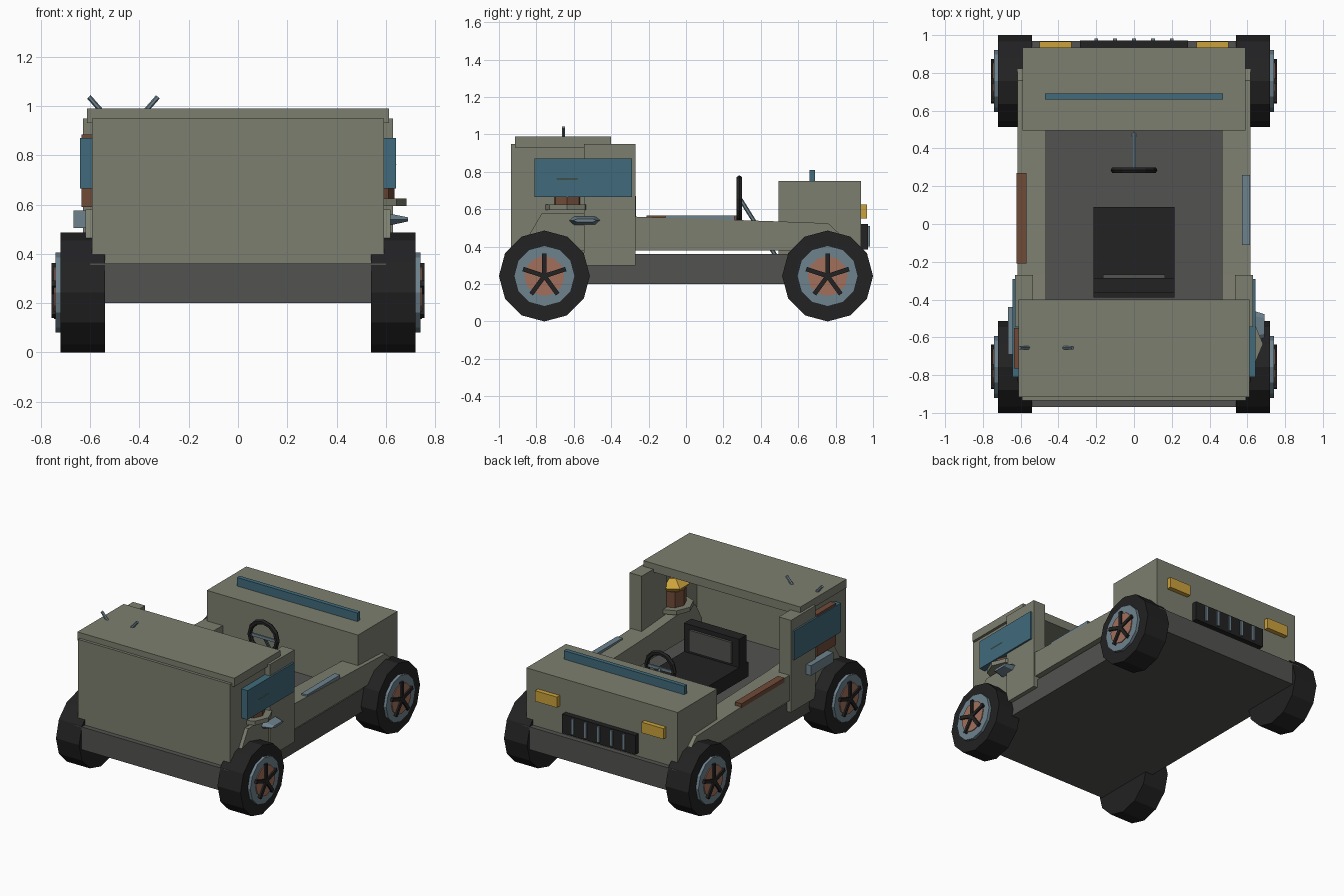
import bpy, bmesh, math
from mathutils import Matrix, Vector

if "Cube" in bpy.data.objects:
    bpy.data.objects.remove(bpy.data.objects["Cube"])


def mat(name, r, g, b):
    m = bpy.data.materials.new(name)
    m.diffuse_color = (r, g, b, 1)
    m.use_nodes = True
    m.node_tree.nodes["Principled BSDF"].inputs["Base Color"].default_value = m.diffuse_color
    return m


OLIVE = mat("olive_paint", 0.205, 0.212, 0.16)
GREY = mat("chassis_grey", 0.085, 0.085, 0.082)
BLACK = mat("black_rubber", 0.016, 0.016, 0.017)
TEAL = mat("teal_panel", 0.052, 0.145, 0.2)
STEEL = mat("blue_steel", 0.155, 0.225, 0.27)
BROWN = mat("rust_brown", 0.16, 0.07, 0.04)
COPPER = mat("copper", 0.36, 0.16, 0.105)
YELLOW = mat("amber_yellow", 0.6, 0.36, 0.045)


def finish(name, bm, m):
    bmesh.ops.recalc_face_normals(bm, faces=bm.faces)
    me = bpy.data.meshes.new(name)
    bm.to_mesh(me)
    bm.free()
    me.materials.append(m)
    ob = bpy.data.objects.new(name, me)
    bpy.context.collection.objects.link(ob)
    return ob


def box(name, m, x, y, z):
    """Box from three (low, high) ranges."""
    bm = bmesh.new()
    c = [(a + b) / 2 for a, b in (x, y, z)]
    s = [b - a for a, b in (x, y, z)]
    bmesh.ops.create_cube(bm, size=1, matrix=Matrix.Translation(c) @ Matrix.Diagonal((*s, 1)))
    return finish(name, bm, m)


def cone(name, m, p, q, r1, r2, n):
    """Cylinder or cone running from point p to point q."""
    p, q = Vector(p), Vector(q)
    d = q - p
    rot = d.to_track_quat('Z', 'Y').to_matrix().to_4x4()
    bm = bmesh.new()
    bmesh.ops.create_cone(bm, cap_ends=True, segments=n, radius1=r1, radius2=r2, depth=d.length,
                          matrix=Matrix.Translation((p + q) / 2) @ rot)
    return finish(name, bm, m)


def prism(name, m, profile, x0, x1):
    """Side (y, z) profile extruded across x."""
    bm = bmesh.new()
    f = bm.faces.new([bm.verts.new((x0, y, z)) for y, z in profile])
    g = bmesh.ops.extrude_face_region(bm, geom=[f])
    bmesh.ops.translate(bm, vec=(x1 - x0, 0, 0),
                        verts=[v for v in g["geom"] if isinstance(v, bmesh.types.BMVert)])
    return finish(name, bm, m)


def span(s, a, b):
    return tuple(sorted((s * a, s * b)))


# Chassis and bodywork
box("chassis", GREY, (-0.6, 0.6), (-0.97, 0.97), (0.2, 0.36))
box("hood", OLIVE, (-0.59, 0.59), (0.495, 0.935), (0.36, 0.75))
box("hood_strip", TEAL, (-0.47, 0.47), (0.66, 0.69), (0.75, 0.81))
box("end_panel", OLIVE, (-0.593, 0.593), (-0.935, -0.9), (0.36, 0.95))
box("roof", OLIVE, (-0.612, 0.612), (-0.915, -0.4), (0.93, 0.99))

FENDER = [(-0.84, 0.46), (-0.77, 0.58), (-0.54, 0.58), (-0.27, 0.56), (0.49, 0.535),
          (0.76, 0.525), (0.83, 0.46), (0.83, 0.38), (-0.84, 0.38)]
for s, side in ((-1, "left"), (1, "right")):
    prism(side + "_fender", OLIVE, FENDER, s * 0.465, s * 0.618)
    box(side + "_cabin_wall", OLIVE, span(s, 0.545, 0.593), (-0.91, -0.5), (0.36, 0.94))
    box(side + "_pillar", OLIVE, span(s, 0.535, 0.63), (-0.545, -0.27), (0.3, 0.95))
    box(side + "_blue_panel", TEAL, span(s, 0.59, 0.642), (-0.81, -0.29), (0.665, 0.87))
    box(side + "_headlight", YELLOW, span(s, 0.33, 0.5), (0.93, 0.967), (0.55, 0.625))

# Wheels
for s in (-1, 1):
    for y in (-0.757, 0.757):
        tag = ("left" if s < 0 else "right") + ("_front" if y > 0 else "_rear")
        zc = 0.243
        cone(tag + "_tire", BLACK, (s * 0.54, y, zc), (s * 0.72, y, zc), 0.243, 0.243, 12)
        cone(tag + "_rim", STEEL, (s * 0.7, y, zc), (s * 0.74, y, zc), 0.163, 0.163, 12)
        cone(tag + "_hub", COPPER, (s * 0.7, y, zc), (s * 0.746, y, zc), 0.107, 0.107, 12)
        bm = bmesh.new()
        for k in range(5):
            bmesh.ops.create_cube(bm, size=1, matrix=Matrix.Translation((s * 0.742, y, zc))
                                  @ Matrix.Rotation(k * math.tau / 5, 4, 'X')
                                  @ Matrix.Translation((0, 0, 0.06))
                                  @ Matrix.Diagonal((0.03, 0.024, 0.12, 1)))
        finish(tag + "_spokes", bm, BLACK)

# Grille
box("grille", BLACK, (-0.285, 0.285), (0.93, 0.972), (0.385, 0.52))
for i in range(-2, 3):
    box("grille_bar", STEEL, (i * 0.1 - 0.01, i * 0.1 + 0.01), (0.95, 0.983), (0.4, 0.51))

# Seat
box("seat_cushion", BLACK, (-0.215, 0.215), (-0.39, 0.09), (0.4, 0.5))
box("seat_back", BLACK, (-0.215, 0.215), (-0.365, -0.285), (0.45, 0.7))
box("seat_back_pad", GREY, (-0.165, 0.165), (-0.3, -0.268), (0.52, 0.67))

# Steering
cone("steering_column", STEEL, (0, 0.48, 0.35), (0, 0.29, 0.655), 0.011, 0.011, 6)
box("steering_crossbar", STEEL, (-0.11, 0.11), (0.28, 0.292), (0.645, 0.665))
bpy.ops.mesh.primitive_torus_add(major_segments=12, minor_segments=6, major_radius=0.107,
                                 minor_radius=0.017, location=(0, 0.285, 0.657),
                                 rotation=(math.pi / 2, 0, 0))
ring = bpy.context.object
ring.name = "steering_wheel"
ring.data.materials.append(BLACK)

# Planks on the side sills
box("left_plank", BROWN, (-0.622, -0.57), (-0.21, 0.27), (0.535, 0.566))
box("right_plank", STEEL, (0.572, 0.615), (-0.11, 0.26), (0.535, 0.566))

# Left side boxes
box("brown_crate", BROWN, (-0.635, -0.55), (-0.765, -0.55), (0.59, 0.885))
box("steel_box", STEEL, (-0.667, -0.59), (-0.69, -0.44), (0.505, 0.575))

# Lantern through the right wall
LX, LY = 0.548, -0.635
cone("lantern_base", OLIVE, (LX, LY, 0.595), (LX, LY, 0.625), 0.135, 0.135, 8)
cone("lantern_body", BROWN, (LX, LY, 0.625), (LX, LY, 0.735), 0.088, 0.088, 8)
cone("lantern_lower_cap", YELLOW, (LX, LY, 0.733), (LX, LY, 0.762), 0.085, 0.11, 6)
cone("lantern_cap", YELLOW, (LX, LY, 0.762), (LX, LY, 0.81), 0.11, 0.045, 6)

# Side lamp
LAMP = [(-0.63, 0.54), (-0.6, 0.566), (-0.48, 0.566), (-0.45, 0.54), (-0.48, 0.512), (-0.6, 0.512)]
lamp = prism("side_lamp", STEEL, LAMP, 0.6, 0.69)
for v in lamp.data.vertices:
    if v.co.x > 0.65:
        v.co.z = 0.54 + (v.co.z - 0.54) * 0.3
        v.co.y = -0.54 + (v.co.y + 0.54) * 0.7

# Roof antennas
cone("left_antenna", STEEL, (-0.555, -0.655, 0.98), (-0.605, -0.655, 1.037), 0.01, 0.01, 6)
cone("right_antenna", STEEL, (-0.375, -0.655, 0.98), (-0.325, -0.655, 1.037), 0.01, 0.01, 6)
